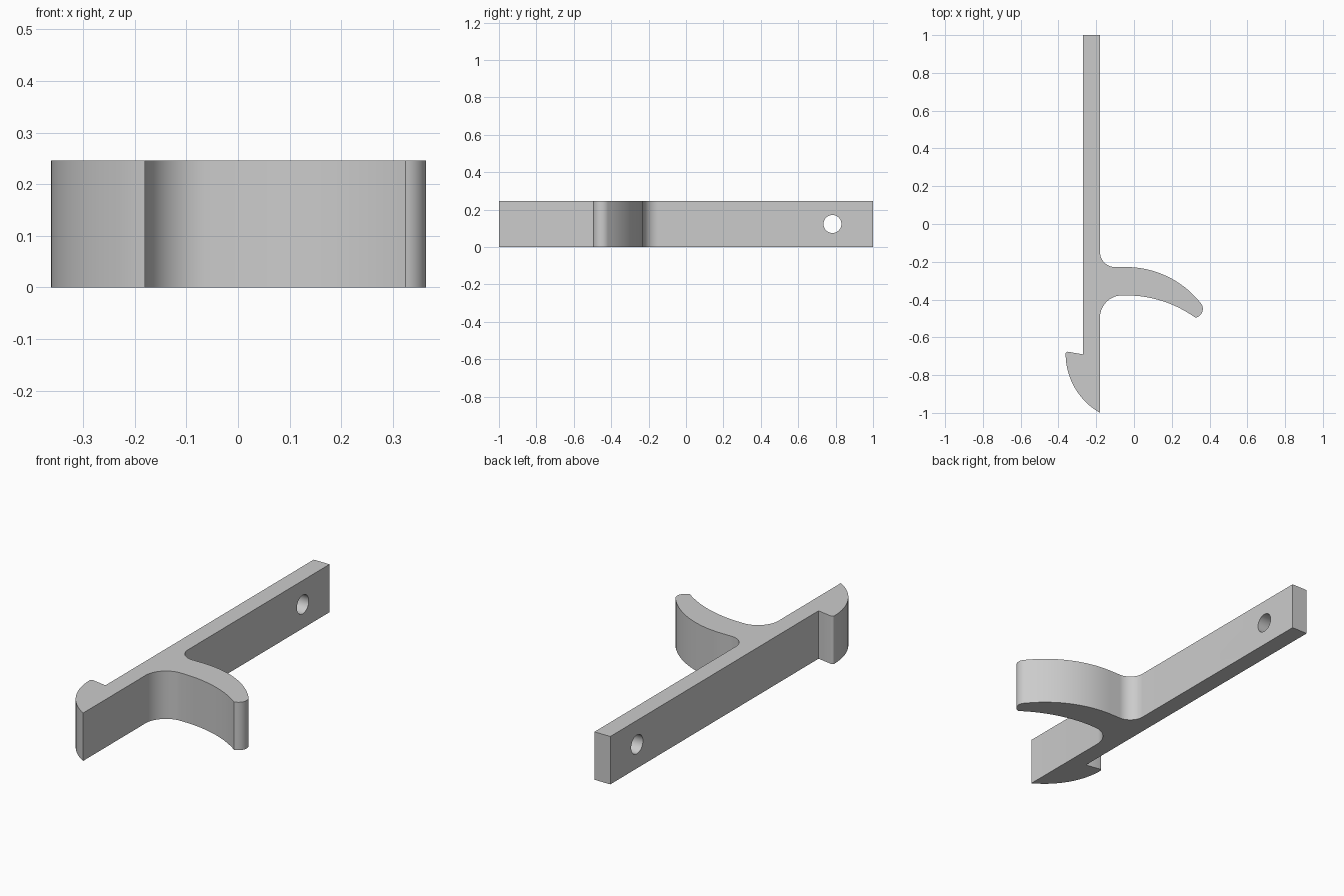
import bpy
import bmesh
import math
from mathutils import Vector

if "Cube" in bpy.data.objects:
    bpy.data.objects.remove(bpy.data.objects["Cube"], do_unlink=True)

HEIGHT = 0.246
BACK, FACE = -0.27, -0.18   # the two long faces of the bar

grey = bpy.data.materials.new("plain grey")
grey.use_nodes = True
grey.diffuse_color = (0.6, 0.6, 0.6, 1)
grey.node_tree.nodes["Principled BSDF"].inputs["Base Color"].default_value = grey.diffuse_color


def arc(start, end, bulge, steps=16):
    """Points of an arc from start to end; positive bulge bows to the right of travel."""
    a, b = Vector(start), Vector(end)
    chord = b - a
    half = chord.length / 2
    normal = Vector((chord.y, -chord.x)).normalized()
    radius = (half ** 2 + bulge ** 2) / (2 * bulge)
    centre = (a + b) / 2 + normal * (bulge - radius)
    sweep = 4 * math.atan(bulge / half)
    spoke = a - centre
    points = []
    for i in range(steps + 1):
        t = sweep * i / steps
        c, s = math.cos(t), math.sin(t)
        points.append(centre + Vector((spoke.x * c - spoke.y * s, spoke.x * s + spoke.y * c)))
    return points


# Outline, anticlockwise: bar back, catch, underside of arm, tip, top of arm
outline = [(BACK, 1), (BACK, -0.69)]
outline += arc((-0.352, -0.676), (-0.362, -0.69), 0.004, 5)
outline += arc((-0.362, -0.69), (FACE, -1), 0.048)[1:]
outline += arc((FACE, -0.49), (-0.055, -0.378), -0.035)
outline += arc((-0.04, -0.378), (0.325, -0.496), -0.03)
outline += arc((0.325, -0.496), (0.35, -0.415), 0.026)[1:]
outline += arc((0.35, -0.415), (-0.04, -0.228), 0.049)[1:]
outline += arc((-0.1, -0.228), (FACE, -0.15), -0.023)
outline += [(FACE, 1)]

# Extruded body
bm = bmesh.new()
base = bm.faces.new([bm.verts.new((p[0], p[1], 0)) for p in outline])
top = bmesh.ops.extrude_face_region(bm, geom=[base])
bmesh.ops.translate(bm, vec=(0, 0, HEIGHT),
                    verts=[v for v in top["geom"] if isinstance(v, bmesh.types.BMVert)])
bmesh.ops.recalc_face_normals(bm, faces=bm.faces[:])
mesh = bpy.data.meshes.new("hook_bar")
bm.to_mesh(mesh)
bm.free()
mesh.materials.append(grey)
body = bpy.data.objects.new("hook_bar", mesh)
bpy.context.collection.objects.link(body)

# Mounting hole through the bar
bpy.ops.mesh.primitive_cylinder_add(vertices=48, radius=0.048, depth=0.3,
                                    location=((BACK + FACE) / 2, 0.783, HEIGHT / 2),
                                    rotation=(0, math.pi / 2, 0))
cutter = bpy.context.object
cutter.name = "hole_cutter"
cutter.hide_render = True
cutter.data.materials.append(grey)

bpy.ops.object.select_all(action="DESELECT")
body.select_set(True)
bpy.context.view_layer.objects.active = body
cut = body.modifiers.new("mounting_hole", "BOOLEAN")
cut.operation = "DIFFERENCE"
cut.solver = "EXACT"
cut.object = cutter
bpy.ops.object.modifier_apply(modifier=cut.name)
bpy.data.objects.remove(cutter, do_unlink=True)
bpy.ops.object.shade_smooth_by_angle(angle=math.radians(30))
